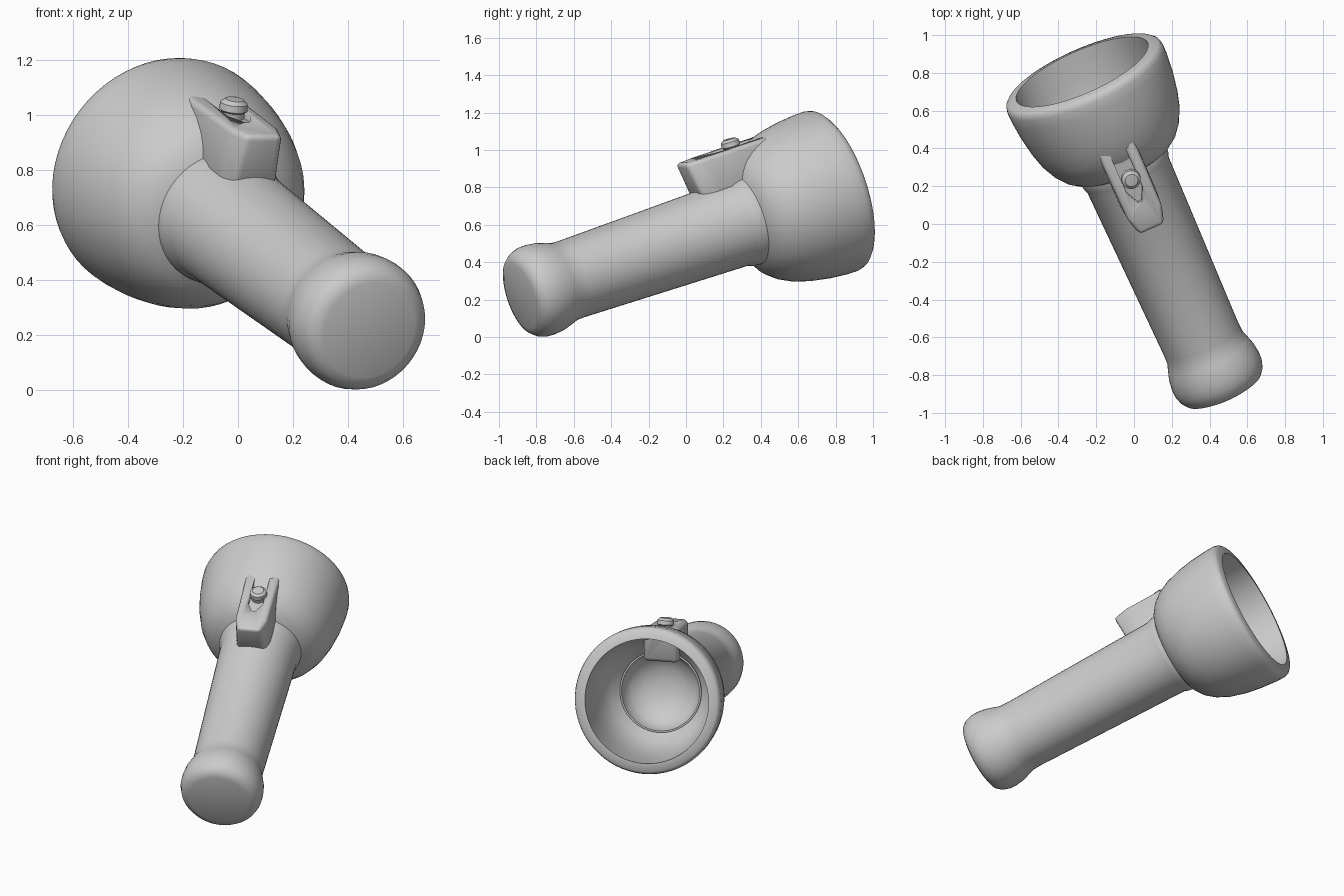
import bpy, bmesh, math
from mathutils import Matrix

cube = bpy.data.objects.get("Cube")
if cube:
    bpy.data.objects.remove(cube, do_unlink=True)

grey = bpy.data.materials.new("plain grey")
grey.use_nodes = True
COLOR = (0.6, 0.6, 0.6, 1)
grey.diffuse_color = COLOR
grey.node_tree.nodes["Principled BSDF"].inputs["Base Color"].default_value = COLOR

# Local frame: y runs along the barrel towards the lamp, z points to the switch side
FRAME = (Matrix.Translation((-0.265, 0.784, 0.783))
         @ Matrix.Rotation(math.radians(24), 4, 'Z')
         @ Matrix.Rotation(math.radians(17.2), 4, 'X'))


def finish(name, bm, angle=40):
    bmesh.ops.remove_doubles(bm, verts=bm.verts, dist=0.0001)
    bmesh.ops.recalc_face_normals(bm, faces=bm.faces)
    mesh = bpy.data.meshes.new(name)
    bm.to_mesh(mesh)
    bm.free()
    mesh.materials.append(grey)
    ob = bpy.data.objects.new(name, mesh)
    bpy.context.collection.objects.link(ob)
    ob.matrix_world = FRAME
    bpy.ops.object.select_all(action='DESELECT')
    ob.select_set(True)
    bpy.context.view_layer.objects.active = ob
    bpy.ops.object.shade_smooth_by_angle(angle=math.radians(angle))
    return ob


def lathe(name, profile, steps=48, angle=40):
    """Spin (radius, position) points around the barrel axis."""
    bm = bmesh.new()
    verts = [bm.verts.new((r, t, 0)) for r, t in profile]
    edges = [bm.edges.new(pair) for pair in zip(verts, verts[1:])]
    bmesh.ops.spin(bm, geom=verts + edges, cent=(0, 0, 0), axis=(0, 1, 0),
                   angle=math.tau, steps=steps)
    return finish(name, bm, angle)


def prism(name, bottom, top, z0, z1, bevel=0):
    """Loft between two outlines of equal length, optionally rounding all edges."""
    bm = bmesh.new()
    low = [bm.verts.new((x, y, z0)) for x, y in bottom]
    high = [bm.verts.new((x, y, z1)) for x, y in top]
    bm.faces.new(low)
    bm.faces.new(high)
    for i in range(len(low)):
        j = (i + 1) % len(low)
        bm.faces.new((low[i], low[j], high[j], high[i]))
    if bevel:
        bmesh.ops.bevel(bm, geom=bm.edges[:], offset=bevel, segments=3,
                        profile=0.5, affect='EDGES')
    return finish(name, bm)


def mirrored(half):
    return half + [(-x, y) for x, y in reversed(half)]


# Barrel with flared tail cap, collar and a shallow reflector dish in its mouth
lathe("barrel", [
    (0, -1.915), (0.18, -1.912), (0.215, -1.9), (0.238, -1.87), (0.25, -1.83),
    (0.251, -1.79), (0.245, -1.74), (0.23, -1.69), (0.217, -1.65), (0.215, -1.6),
    (0.235, -0.6), (0.245, -0.57), (0.25, -0.54), (0.25, -0.43), (0.24, -0.43),
    (0.235, -0.47), (0.2, -0.53), (0.13, -0.575), (0.06, -0.592), (0, -0.597)])

# Open lamp bowl with a thick rounded lip
lathe("lamp_bowl", [
    (0.24, -0.535), (0.28, -0.518), (0.325, -0.483), (0.365, -0.43), (0.398, -0.36),
    (0.423, -0.27), (0.44, -0.17), (0.449, -0.07), (0.45, -0.02), (0.444, 0.005),
    (0.43, 0.018), (0.38, 0.025), (0.378, -0.02), (0.372, -0.12), (0.36, -0.22),
    (0.335, -0.32), (0.3, -0.39), (0.245, -0.45)], 64)

# Switch housing, seated on the barrel and running into the bowl
housing = prism("switch_housing",
                mirrored([(0.085, -0.77), (0.105, -0.7), (0.105, -0.37)]),
                mirrored([(0.07, -0.81), (0.098, -0.71), (0.105, -0.28)]),
                0.19, 0.4, 0.022)

# Slot cut along the top of the housing, open towards the bowl
cutter = prism("slot_cutter",
               mirrored([(0.012, -0.64), (0.045, -0.57), (0.045, -0.2)]),
               mirrored([(0.012, -0.64), (0.045, -0.57), (0.045, -0.2)]),
               0.375, 0.5)
cutter.hide_render = True
cutter.hide_viewport = True
cut = housing.modifiers.new("slot", 'BOOLEAN')
cut.operation = 'DIFFERENCE'
cut.solver = 'EXACT'
cut.object = cutter

# Round thumb button in the slot
button = lathe("switch_button", [
    (0, 0.085), (0.034, 0.083), (0.042, 0.075), (0.05, 0.07), (0.052, 0.045),
    (0.044, 0.038), (0.042, 0), (0, 0)], 24)
button.matrix_world = (FRAME @ Matrix.Translation((0.005, -0.5, 0.36))
                       @ Matrix.Rotation(math.radians(90), 4, 'X'))
